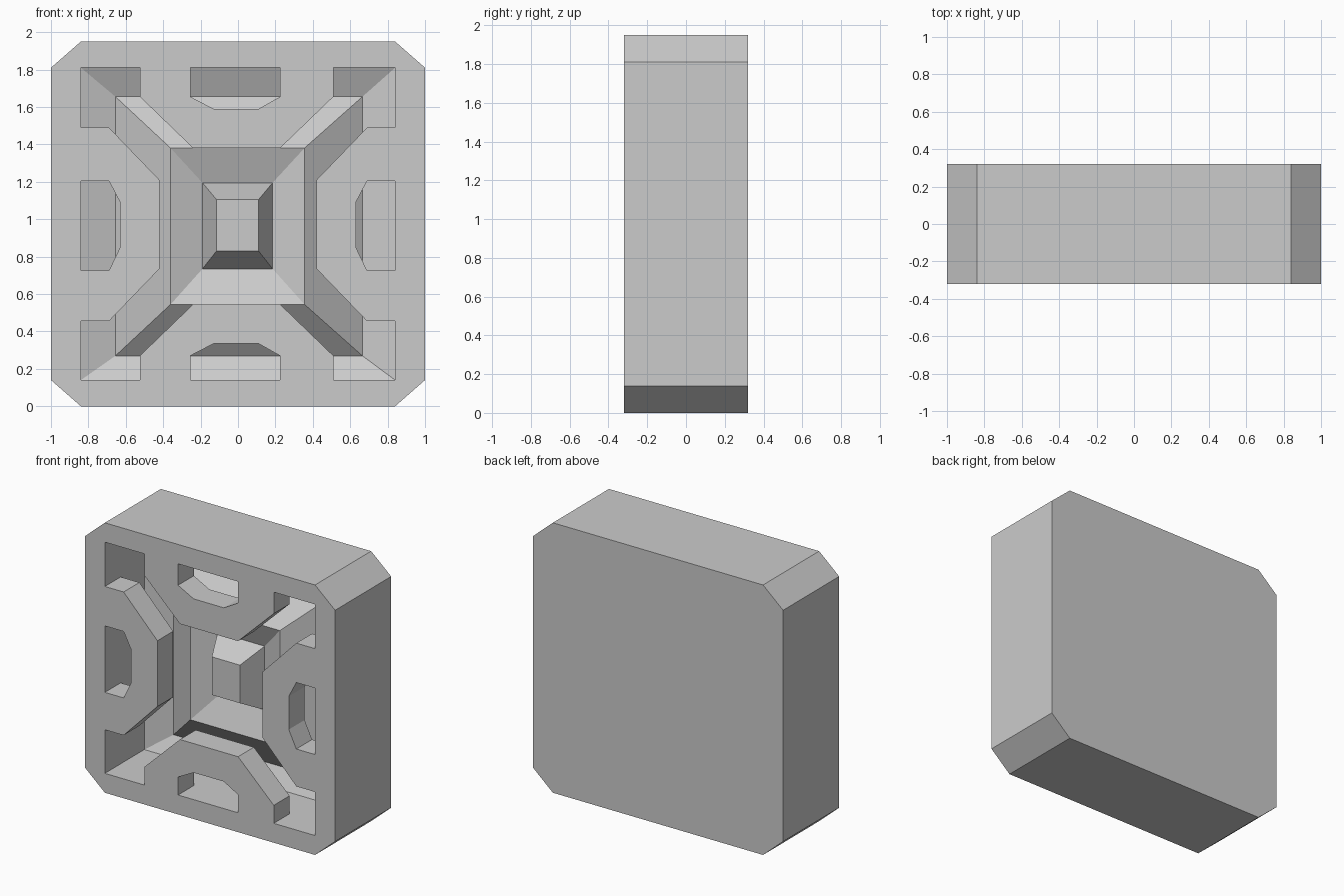
import bpy, bmesh

if "Cube" in bpy.data.objects:
    bpy.data.objects.remove(bpy.data.objects["Cube"])

FRONT, BACK = -0.32, 0.32
PLATE = 0.18          # thickness of the front panels


def finish(bm, name):
    bmesh.ops.recalc_face_normals(bm, faces=bm.faces[:])
    me = bpy.data.meshes.new(name)
    bm.to_mesh(me)
    bm.free()
    ob = bpy.data.objects.new(name, me)
    bpy.context.collection.objects.link(ob)
    return ob


def loop(bm, pts, y):
    return [bm.verts.new((x, y, z)) for x, z in pts]


def bridge(bm, a, b):
    n = len(a)
    for i in range(n):
        j = (i + 1) % n
        bm.faces.new((a[i], a[j], b[j], b[i]))


def rect(x0, x1, z0, z1):
    return [(x0, z0), (x1, z0), (x1, z1), (x0, z1)]


# Block with clipped corners and a stepped pyramid recess
bm = bmesh.new()
octagon = [(-.84, 0), (.84, 0), (1, .14), (1, 1.81),
           (.84, 1.95), (-.84, 1.95), (-1, 1.81), (-1, .14)]
front, back = loop(bm, octagon, FRONT), loop(bm, octagon, BACK)
bridge(bm, front, back)
bm.faces.new(back)
rim = loop(bm, rect(-.84, .84, .14, 1.81), FRONT)
for i in range(4):
    a, b, c = front[2 * i], front[2 * i + 1], front[(2 * i + 2) % 8]
    j = (i + 1) % 4
    bm.faces.new((a, b, rim[j], rim[i]))
    bm.faces.new((b, c, rim[j]))
rings = [((-.84, .84, .14, 1.81), .45),      # recess wall
         ((-.655, .665, .27, 1.655), .52),   # valley
         ((-.36, .355, .545, 1.38), .29),    # ridge
         ((-.19, .185, .735, 1.195), .36),   # stud base
         ((-.115, .11, .83, 1.105), .185)]   # stud tip
prev = rim
for r, depth in rings:
    cur = loop(bm, rect(*r), FRONT + depth)
    bridge(bm, prev, cur)
    prev = cur
bm.faces.new(prev)
finish(bm, "block_with_recess")


# Four panels hanging over the recess, each notched by a window
def panel(name, along, levels, vertical):
    o0, w0, n0, n1, w1, o1, i0, i1 = along
    rim_l, mid, notch, inner = levels
    # side panels step at their own shoulder level
    pts = [(o0, rim_l), (w0, rim_l), (w0, mid), (n0, notch), (n1, notch),
           (w1, mid), (w1, rim_l), (o1, rim_l), (o1, mid), (i1, inner),
           (i0, inner), (o0, mid)]
    if vertical:
        pts = [(b, a) for a, b in pts]
    bm = bmesh.new()
    f, k = loop(bm, pts, FRONT), loop(bm, pts, FRONT + PLATE)
    bridge(bm, f, k)
    bm.faces.new(f)
    bm.faces.new(k)
    finish(bm, name)


across = (-.525, -.255, -.13, .11, .225, .51, -.24, .225)
upright = (.455, .725, .85, 1.09, 1.205, 1.49, .735, 1.21)
panel("top_panel", across, (1.81, 1.655, 1.59, 1.38), False)
panel("bottom_panel", across, (.14, .27, .335, .545), False)
panel("left_panel", upright, (-.84, -.69, -.63, -.42), True)
panel("right_panel", upright, (.84, .69, .63, .42), True)
